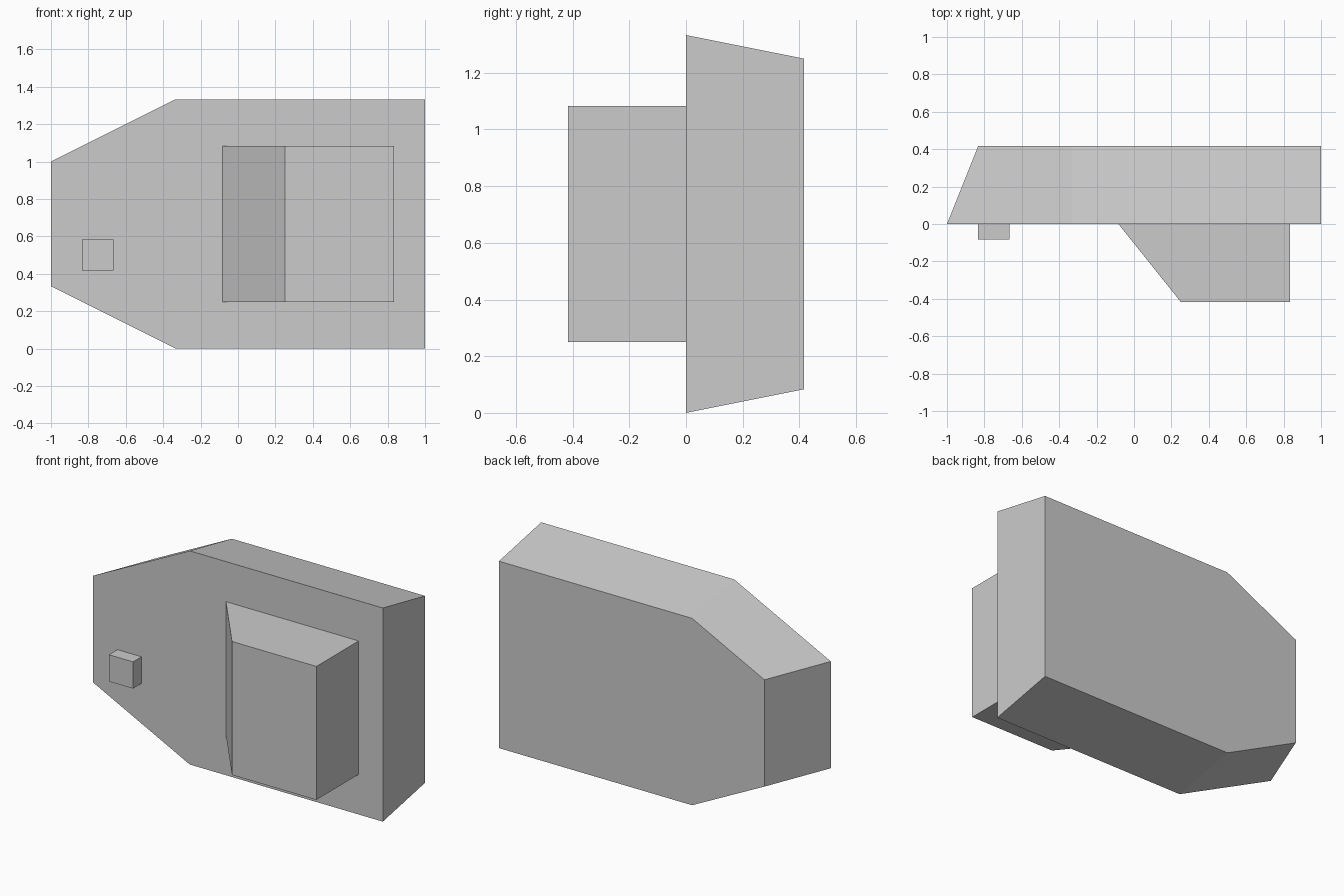
import bpy, bmesh

if "Cube" in bpy.data.objects:
    bpy.data.objects.remove(bpy.data.objects["Cube"])

U = 1 / 12  # model grid unit


def loft(name, front, back, y_front, y_back):
    """Solid between two matching (x, z) outlines given in grid units."""
    bm = bmesh.new()
    rings = [[bm.verts.new((x * U, y * U, z * U)) for x, z in outline]
             for outline, y in ((front, y_front), (back, y_back))]
    for ring in rings:
        bm.faces.new(ring)
    n = len(front)
    for i in range(n):
        j = (i + 1) % n
        bm.faces.new((rings[0][i], rings[0][j], rings[1][j], rings[1][i]))
    bmesh.ops.recalc_face_normals(bm, faces=bm.faces)
    mesh = bpy.data.meshes.new(name)
    bm.to_mesh(mesh)
    bm.free()
    obj = bpy.data.objects.new(name, mesh)
    bpy.context.collection.objects.link(obj)
    return obj


def rect(x0, x1, z0, z1):
    return [(x0, z0), (x1, z0), (x1, z1), (x0, z1)]


# Tapered six-sided body, narrower towards the back
loft("body",
     [(-12, 4), (-4, 0), (12, 0), (12, 16), (-4, 16), (-12, 12)],
     [(-10, 4), (-4, 1), (12, 1), (12, 15), (-4, 15), (-10, 12)],
     0, 5)

# Raised block with one sloping side
loft("front_block", rect(3, 10, 3, 13), rect(-1, 10, 3, 13), -5, 0)

# Small square button
loft("button", rect(-10, -8, 5, 7), rect(-10, -8, 5, 7), -1, 0)
